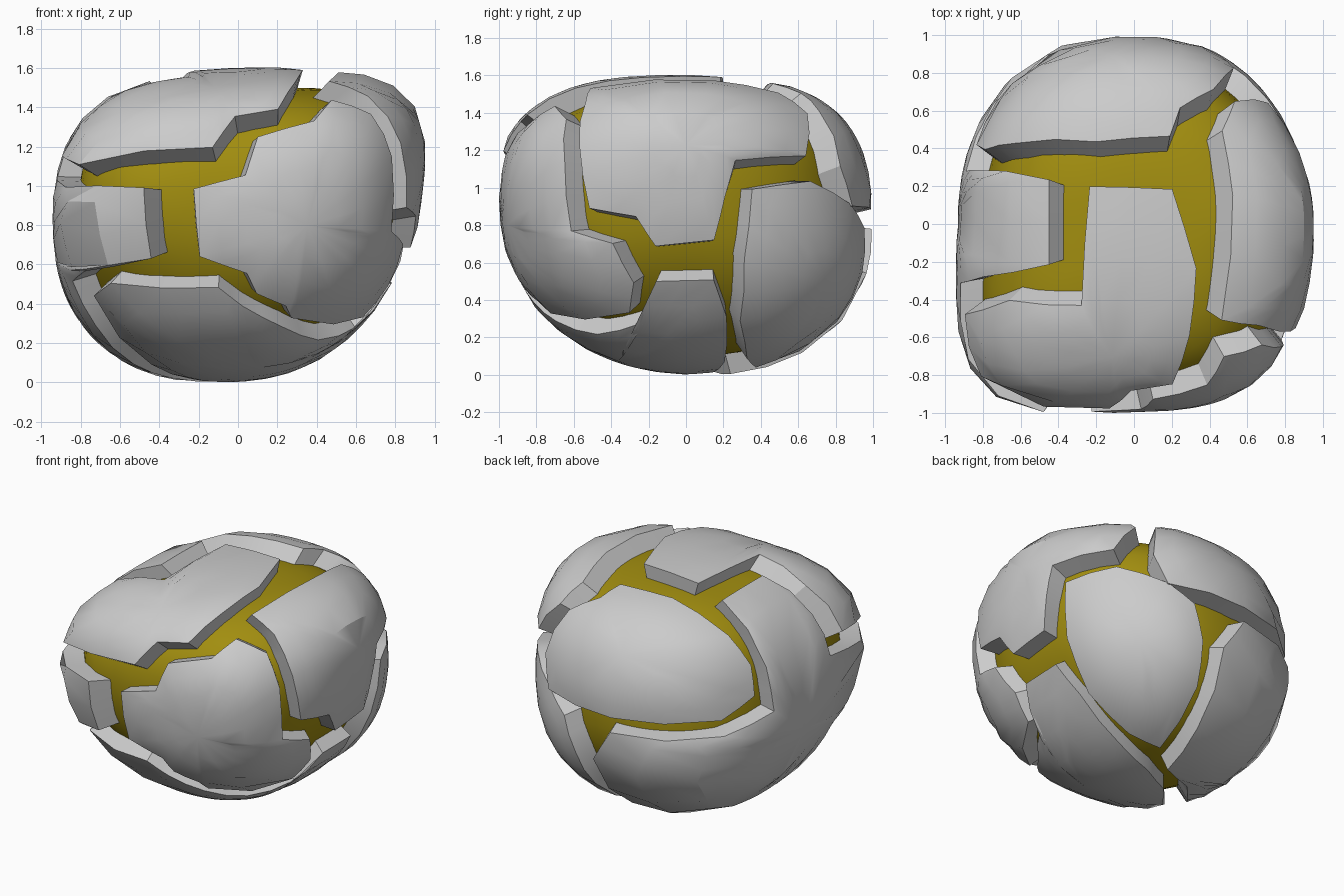
import bpy, bmesh, math
from mathutils import Vector

C = Vector((0, 0, 0.85))
CORE = 0.88
# Local swellings and dents of the boulder: direction, amount, sharpness
BUMPS = [(Vector(d).normalized(), a, k) for d, a, k in (
    ((-0.8, -0.82, 0.15), 0.15, 11), ((0.86, 0, 0.66), 0.06, 18), ((0.7, 0, -0.5), -0.04, 10),
    ((0, -0.8, 0.57), -0.04, 10), ((0.7, -0.8, 0), 0.03, 10), ((-0.4, -0.1, 0.7), -0.02, 10),
    ((0.7, 0.7, 0.1), -0.035, 9), ((-0.7, 0.7, 0), -0.03, 9))]


def radius(d):
    # boxy, slightly leaning boulder envelope along unit direction d
    x, y, z = d.x - 0.09 * d.z, d.y + 0.08 * d.z, d.z
    m, c = (3.0, 0.74) if z > 0 else (2.2, 0.85)
    h = (abs(x / 0.915) ** 2.4 + abs(y / 0.99) ** 2.4) ** (1 / 2.4)
    r = (h ** m + abs(z / c) ** m) ** (-1 / m)
    return r * (1 + sum(a * math.exp(k * (d.dot(b) - 1)) for b, a, k in BUMPS))


def direction(p):
    return (Vector(p) - C).normalized()


def finish(name, bm):
    bmesh.ops.recalc_face_normals(bm, faces=bm.faces)
    me = bpy.data.meshes.new(name)
    bm.to_mesh(me)
    bm.free()
    ob = bpy.data.objects.new(name, me)
    bpy.context.collection.objects.link(ob)
    bpy.context.view_layer.objects.active = ob
    ob.select_set(True)
    bpy.ops.object.shade_smooth_by_angle(angle=math.radians(28))
    ob.select_set(False)
    return ob


def plate(name, centre, outline, lift=1.0, steps=2, taper=0.035):
    # rings of points spread from a centre direction out to the outline, then a sloped wall down to the core
    mid = direction(centre)
    dirs = [direction(p) for p in outline]
    edge = [a.slerp(b, k / steps) for a, b in zip(dirs, dirs[1:] + dirs[:1]) for k in range(steps)]
    bm = bmesh.new()

    def ring(t, s, inset=0.0):
        ds = [mid.slerp(e, t * (1 - inset / mid.angle(e))) for e in edge]
        return [bm.verts.new(C + d * radius(d) * s) for d in ds]

    rings = [ring(t, lift, taper) for t in (0.3, 0.55, 0.8)]
    rings += [ring(1, lift * 0.99, taper), ring(1, CORE - 0.02)]
    tip = bm.verts.new(C + mid * radius(mid) * lift)
    n = len(edge)
    for i in range(n):
        j = (i + 1) % n
        bm.faces.new((tip, rings[0][i], rings[0][j]))
        for a, b in zip(rings, rings[1:]):
            bm.faces.new((a[i], b[i], b[j], a[j]))
    return finish(name, bm)


# Yellow core
bm = bmesh.new()
bmesh.ops.create_icosphere(bm, subdivisions=4, radius=1)
for v in bm.verts:
    d = v.co.normalized()
    v.co = C + d * radius(d) * CORE
core = finish("core", bm)
mat = bpy.data.materials.new("core_yellow")
mat.diffuse_color = (0.36, 0.27, 0.005, 1)
core.data.materials.append(mat)

# Front plate
plate("front_plate", (0.35, -0.95, 0.8), [
    (-0.25, -0.95, 0.99), (-0.23, -0.95, 0.63), (0.02, -0.92, 0.53), (0.08, -0.9, 0.4),
    (0.25, -0.82, 0.33), (0.29, -0.77, 0.25), (0.7, -0.3, 0.27), (0.8, -0.26, 0.47),
    (0.85, -0.36, 0.7), (0.78, -0.57, 0.77), (0.76, -0.59, 1.15), (0.66, -0.59, 1.37),
    (0.45, -0.64, 1.43), (0.36, -0.78, 1.33), (0.08, -0.9, 1.27), (0.01, -0.95, 1.07)])

# Top plate wrapping over the front edge
plate("top_front_plate", (-0.1, -0.6, 1.4), [
    (-0.23, 0.22, 1.55), (0.2, 0.2, 1.55), (0.33, -0.2, 1.55), (0.31, -0.55, 1.5),
    (0.22, -0.8, 1.34), (0, -0.85, 1.3), (-0.12, -0.92, 1.14), (-0.84, -0.8, 1.08),
    (-0.92, -0.46, 1.13), (-0.68, -0.38, 1.43), (-0.29, -0.4, 1.55)], 1.02)

# Right plate, standing a little proud
plate("right_plate", (0.88, 0, 1.2), [
    (0.43, 0.5, 1.5), (0.49, 0.65, 1.38), (0.68, 0.66, 1.16), (0.85, 0.28, 1.12),
    (0.92, 0.23, 0.92), (0.88, 0.16, 0.69), (0.86, -0.17, 0.66), (0.88, -0.28, 0.82),
    (0.84, -0.54, 0.87), (0.78, -0.58, 1.2), (0.62, -0.55, 1.45), (0.43, -0.52, 1.53),
    (0.47, 0.15, 1.55)], 1.015)

# Back plate over the top rear edge
plate("back_plate", (-0.1, 0.8, 1.25), [
    (-0.79, 0.36, 1.2), (-0.65, 0.4, 1.4), (-0.2, 0.4, 1.55), (0.2, 0.43, 1.55),
    (0.26, 0.58, 1.5), (0.44, 0.68, 1.4), (0.55, 0.8, 1.1), (0.48, 0.87, 0.88),
    (-0.1, 0.97, 0.85), (-0.72, 0.6, 0.88), (-0.82, 0.38, 1.0)], 1.02)

# Rear right plate
plate("rear_right_plate", (0.5, 0.65, 0.55), [
    (0.8, 0.3, 1.0), (0.65, 0.6, 1.05), (0.42, 0.85, 0.94), (0.25, 0.91, 0.81),
    (0.17, 0.92, 0.56), (0.11, 0.79, 0.28), (0.07, 0.34, 0.06), (0.3, 0.3, 0.08),
    (0.6, 0.25, 0.3), (0.74, 0.25, 0.65)], 1.01)

# Left plate wrapping from front to rear
plate("left_plate", (-0.93, 0, 0.65), [
    (-0.41, 0.23, 1.52), (-0.41, -0.21, 1.52), (-0.78, -0.29, 1.35), (-0.93, -0.34, 1.08),
    (-0.85, -0.74, 1.01), (-0.41, -0.93, 0.99), (-0.4, -0.93, 0.64), (-0.8, -0.75, 0.55),
    (-0.92, -0.57, 0.47), (-0.74, -0.4, 0.24), (-0.5, -0.1, 0.08), (-0.3, 0.13, 0.03),
    (-0.05, 0.23, 0.04), (0.02, 0.6, 0.15), (0.08, 0.87, 0.58), (-0.06, 0.95, 0.79),
    (-0.7, 0.64, 0.8), (-0.87, 0.3, 0.89), (-0.82, 0.3, 1.2)], 1.015)

# Underside plate with a tab rising on the right
plate("underside_plate", (0.1, -0.35, 0.1), [
    (-0.85, -0.64, 0.42), (-0.7, -0.78, 0.52), (-0.11, -0.9, 0.51), (0.02, -0.88, 0.39),
    (0.24, -0.75, 0.28), (0.45, -0.5, 0.21), (0.66, -0.23, 0.26), (0.8, -0.15, 0.52),
    (0.82, 0.17, 0.52), (0.68, 0.25, 0.3), (0.3, 0.24, 0.06), (0.0, 0.17, 0.02),
    (-0.25, 0.04, 0.03), (-0.47, -0.23, 0.1)])
